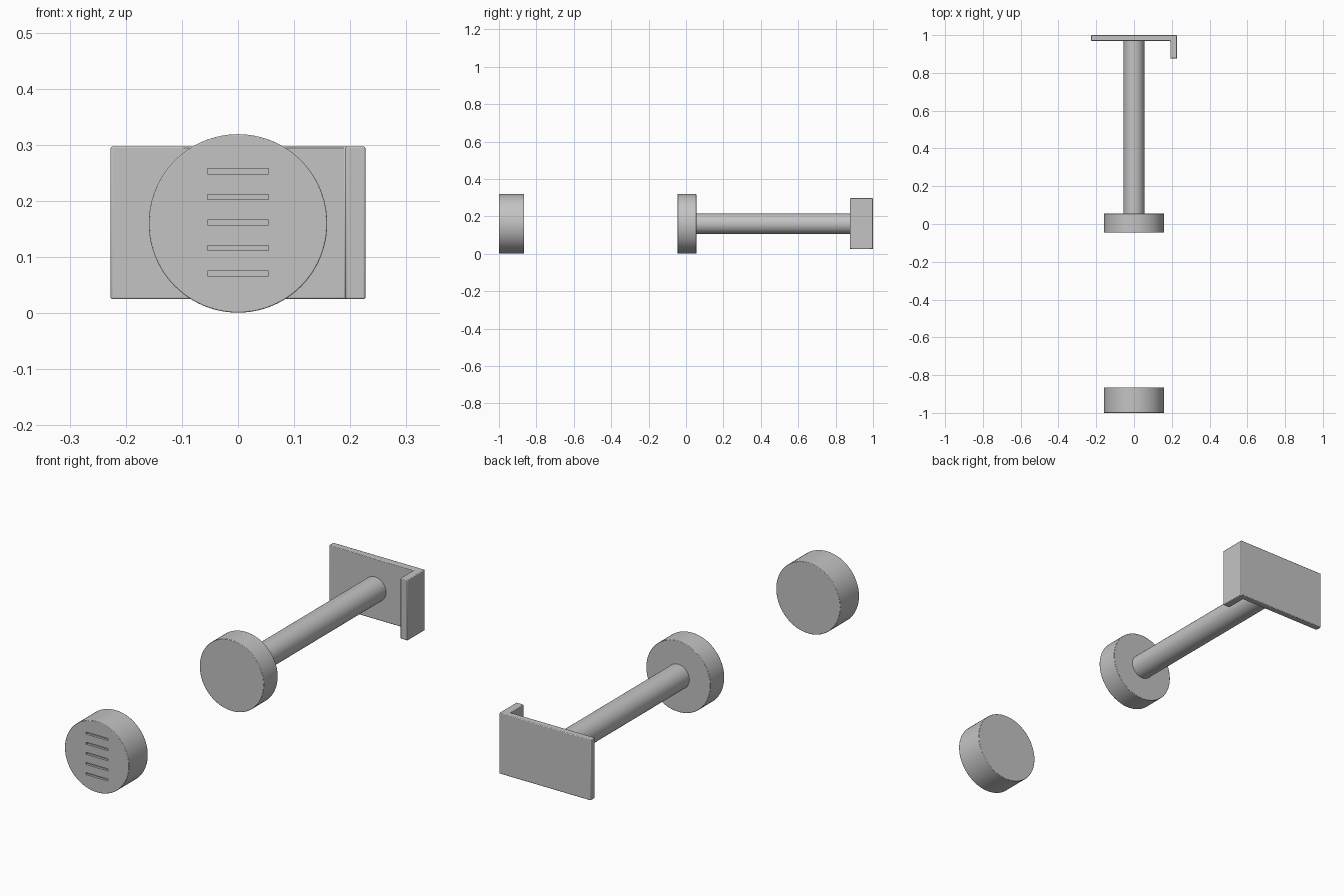
import bpy, bmesh, math
from mathutils import Matrix

if "Cube" in bpy.data.objects:
    bpy.data.objects.remove(bpy.data.objects["Cube"])

ZC = 0.16  # height of the common axis

grey = bpy.data.materials.new("plain grey")
grey.diffuse_color = (0.55, 0.55, 0.55, 1)
grey.use_nodes = True
grey.node_tree.nodes["Principled BSDF"].inputs["Base Color"].default_value = grey.diffuse_color


def finish(name, bm, bevel=0.0):
    bmesh.ops.recalc_face_normals(bm, faces=bm.faces)
    me = bpy.data.meshes.new(name)
    bm.to_mesh(me)
    bm.free()
    me.materials.append(grey)
    ob = bpy.data.objects.new(name, me)
    bpy.context.collection.objects.link(ob)
    if bevel:
        mod = ob.modifiers.new("soft edge", 'BEVEL')
        mod.width, mod.segments = bevel, 2
        mod.limit_method, mod.angle_limit = 'ANGLE', math.radians(40)
    return ob


def smooth(ob):
    bpy.ops.object.select_all(action='DESELECT')
    ob.select_set(True)
    bpy.context.view_layer.objects.active = ob
    bpy.ops.object.shade_smooth_by_angle(angle=math.radians(30))


def cylinder(name, radius, y0, y1, bevel=0.0):
    bm = bmesh.new()
    m = Matrix.Translation((0, (y0 + y1) / 2, ZC)) @ Matrix.Rotation(math.pi / 2, 4, 'X')
    bmesh.ops.create_cone(bm, cap_ends=True, segments=96, radius1=radius,
                          radius2=radius, depth=y1 - y0, matrix=m)
    return finish(name, bm, bevel)


# Front cap, middle disc and connecting rod
cap = cylinder("front_cap", 0.159, -1.0, -0.865, 0.002)
disc = cylinder("middle_disc", 0.159, -0.045, 0.055, 0.002)
rod = cylinder("rod", 0.055, 0.05, 0.975)

# Five shallow slots cut in the front cap
bm = bmesh.new()
for i in range(-2, 3):
    m = Matrix.Translation((0, -1.0, ZC + 0.002 + i * 0.0455)) @ Matrix.Diagonal((0.109, 0.02, 0.009, 1))
    bmesh.ops.create_cube(bm, size=1, matrix=m)
cutter = finish("slot_cutter", bm)
cutter.hide_render = True
cutter.hide_set(True)
cut = cap.modifiers.new("slots", 'BOOLEAN')
cut.object, cut.solver = cutter, 'EXACT'

# Back plate with a side lip: L-shaped outline extruded upward
outline = [(-0.227, 1.0), (-0.227, 0.97), (0.192, 0.97),
           (0.192, 0.876), (0.227, 0.876), (0.227, 1.0)]
bm = bmesh.new()
face = bm.faces.new([bm.verts.new((x, y, 0.025)) for x, y in outline])
ext = bmesh.ops.extrude_face_region(bm, geom=[face])
top = [v for v in ext["geom"] if isinstance(v, bmesh.types.BMVert)]
bmesh.ops.translate(bm, verts=top, vec=(0, 0, 0.272))
plate = finish("back_plate", bm, 0.003)

for ob in (cap, disc, rod, plate):
    smooth(ob)
